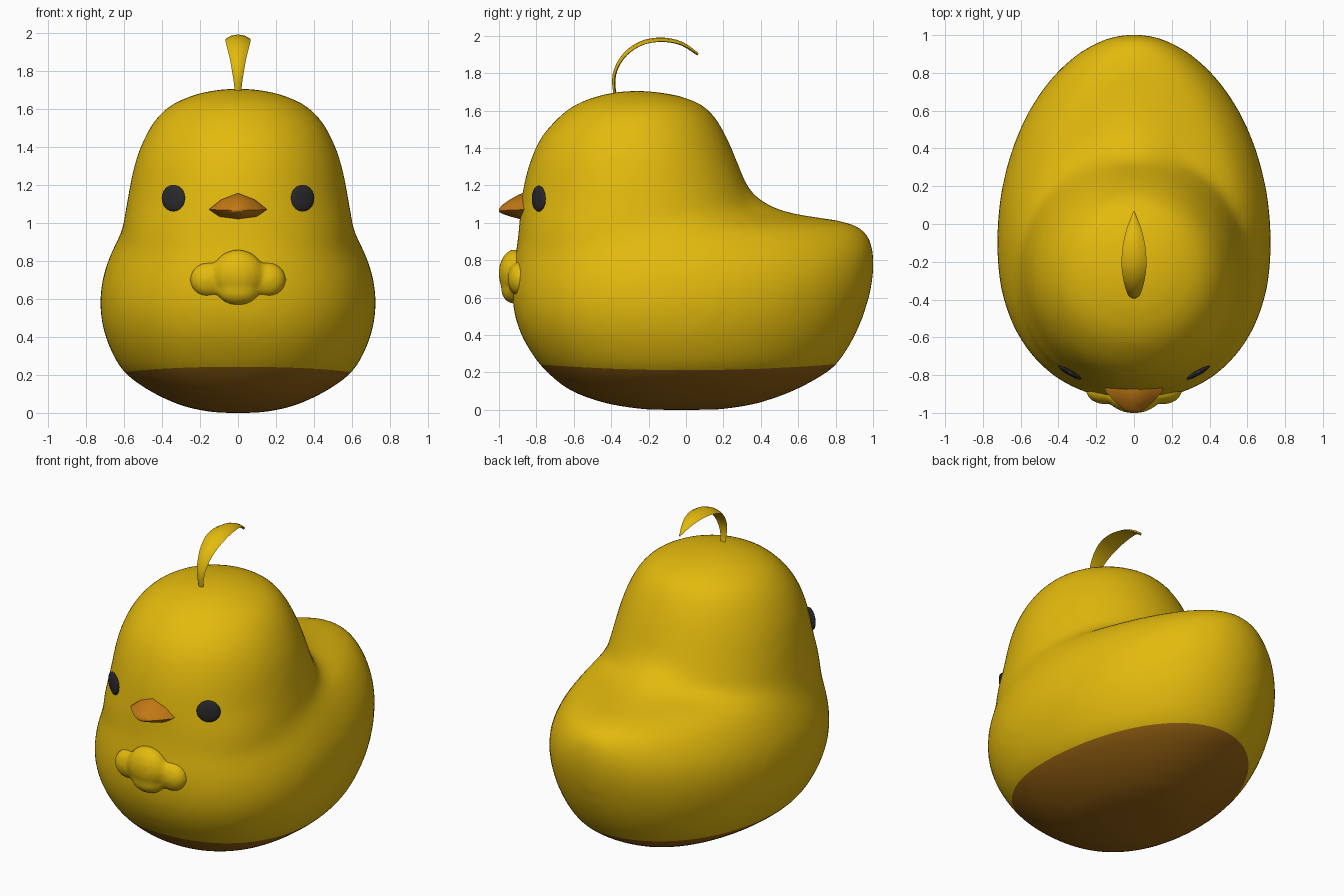
import bpy, bmesh, math
from mathutils import Vector, Matrix

if "Cube" in bpy.data.objects:
    bpy.data.objects.remove(bpy.data.objects["Cube"])


def material(name, rgb):
    m = bpy.data.materials.new(name)
    m.diffuse_color = (*rgb, 1)
    m.use_nodes = True
    m.node_tree.nodes["Principled BSDF"].inputs["Base Color"].default_value = m.diffuse_color
    return m


YELLOW = material("yellow", (0.77, 0.49, 0.004))
BROWN = material("sole brown", (0.31, 0.125, 0.006))
ORANGE = material("beak orange", (0.54, 0.19, 0.007))
BLACK = material("eye black", (0.024, 0.024, 0.026))


def make_object(name, bm, mats, angle=180):
    bmesh.ops.recalc_face_normals(bm, faces=bm.faces)
    mesh = bpy.data.meshes.new(name)
    bm.to_mesh(mesh)
    bm.free()
    obj = bpy.data.objects.new(name, mesh)
    bpy.context.collection.objects.link(obj)
    for m in mats:
        mesh.materials.append(m)
    bpy.ops.object.select_all(action='DESELECT')
    bpy.context.view_layer.objects.active = obj
    obj.select_set(True)
    bpy.ops.object.shade_smooth_by_angle(angle=math.radians(angle))
    return obj


def loft(bm, rings):
    """Skin a list of closed point rings and cap both ends."""
    rows = [[bm.verts.new(p) for p in ring] for ring in rings]
    n = len(rows[0])
    for a, b in zip(rows, rows[1:]):
        for i in range(n):
            j = (i + 1) % n
            bm.faces.new((a[i], a[j], b[j], b[i]))
    bm.faces.new(rows[0][::-1])
    bm.faces.new(rows[-1])


def refine(rows, steps=4):
    """Catmull-Rom interpolation of a table of rows."""
    out = []
    for i in range(len(rows) - 1):
        quad = [rows[max(0, min(len(rows) - 1, i + k))] for k in (-1, 0, 1, 2)]
        for s in range(steps):
            t = s / steps
            out.append(tuple(
                b + .5 * t * (c - a + t * (2 * a - 5 * b + 4 * c - d + t * (3 * (b - c) + d - a)))
                for a, b, c, d in zip(*quad)))
    return out + [tuple(rows[-1])]


def slice_ring(z, w, front, back, taper, shift=0.0, n=48):
    """Horizontal egg: half width, front y, back y, rear narrowing, full squarish front."""
    cy = (front + back) / 2 - shift * (back - front) / 2
    power = 2 / (2 + .22 * min(1, max(0, (1.15 - z) / .2)))
    ring = []
    for i in range(n):
        t = 2 * math.pi * i / n
        c, s = math.cos(t), math.sin(t)
        if s < 0:
            x = math.copysign(abs(c) ** power, c)
            ring.append((w * x, cy - (cy - front) * abs(s) ** power, z))
        else:
            ring.append((w * c * (1 - taper * s), cy + (back - cy) * s, z))
    return ring


def fuse(obj, voxel, smooth):
    """Melt overlapping volumes into one smooth skin."""
    r = obj.modifiers.new("melt", 'REMESH')
    r.mode = 'VOXEL'
    r.voxel_size = voxel
    r.use_smooth_shade = True
    s = obj.modifiers.new("soften", 'SMOOTH')
    s.factor, s.iterations = 0.5, smooth
    for m in ("melt", "soften"):
        bpy.ops.object.modifier_apply(modifier=m)


def ball(bm, centre, radii, rot=0.0, seg=20):
    m = (Matrix.Translation(centre) @ Matrix.Rotation(rot, 4, 'Z')
         @ Matrix.Diagonal((*radii, 1)))
    bmesh.ops.create_uvsphere(bm, u_segments=seg, v_segments=seg // 2, radius=1, matrix=m)


# Body with tail, and head: z, half width, front y, back y, rear taper
TRUNK = [(0, .12, -.22, .2, 0), (.03, .28, -.42, .38, 0), (.1, .44, -.62, .58, 0),
         (.17, .55, -.71, .71, 0), (.24, .625, -.785, .81, 0), (.4, .7, -.885, .91, 0),
         (.56, .73, -.93, .972, 0), (.72, .712, -.93, 1.008, 0), (.85, .665, -.91, 1.01, .06),
         (.95, .615, -.895, .975, .18), (1.0, .58, -.87, .89, .32),
         (1.035, .53, -.83, .67, .4), (1.07, .5, -.8, .5, .35), (1.14, .46, -.76, .38, .2)]
HEAD = [(.6, .3, -.6, 0, 0), (.75, .5, -.8, .15, 0), (.87, .6, -.89, .28, 0),
        (1.0, .602, -.895, .36, 0), (1.1, .588, -.885, .37, 0), (1.2, .57, -.873, .325, 0),
        (1.32, .545, -.84, .28, 0), (1.45, .495, -.785, .225, 0), (1.55, .435, -.7, .17, 0),
        (1.63, .345, -.605, .1, 0), (1.685, .2, -.46, -.05, 0), (1.708, .08, -.34, -.2, 0)]
bm = bmesh.new()
for shape, shift in ((TRUNK, .13), (HEAD, 0)):
    loft(bm, [slice_ring(*row, shift) for row in refine(shape, 3)])
body = make_object("body", bm, [YELLOW, BROWN])
fuse(body, 0.035, 28)

# Sole: cut the skin along a gently dished surface and colour everything underneath
SOLE, DISH = 0.212, 0.05
bm = bmesh.new()
bm.from_mesh(body.data)
for v in bm.verts:
    v.co.z -= DISH * v.co.y ** 2
bmesh.ops.bisect_plane(bm, geom=bm.verts[:] + bm.edges[:] + bm.faces[:],
                       plane_co=(0, 0, SOLE), plane_no=(0, 0, 1))
for f in bm.faces:
    f.material_index = 1 if f.calc_center_median().z < SOLE else 0
    f.smooth = True
for v in bm.verts:
    v.co.z += DISH * v.co.y ** 2
bm.to_mesh(body.data)
bm.free()

# Beak: flattened ring tapering to a blunt tip
half = [(0, 1.157), (.09, 1.122), (.155, 1.07), (.1, 1.032), (0, 1.018)]
outline = half + [(-x, z) for x, z in half[-2:0:-1]]
bm = bmesh.new()
loft(bm, [[(x * s, y, 1.064 + (z - 1.064) * s) for x, z in outline]
          for y, s in ((-.84, 1), (-.885, .98), (-.94, .66), (-.98, .36), (-1.0, .12))])
make_object("beak", bm, [ORANGE], 60)

# Eyes: flat discs turned to follow the face
for side, name in ((1, "eye_left"), (-1, "eye_right")):
    bm = bmesh.new()
    ball(bm, (.34 * side, -.787, 1.13), (.071, .014, .07), math.radians(30) * side)
    make_object(name, bm, [BLACK])

# Chest fluff: a cloud of merged puffs
bm = bmesh.new()
ball(bm, (0, -.913, .73), (.14, .09, .13))
ball(bm, (0, -.915, .645), (.115, .075, .08))
for side in (1, -1):
    ball(bm, (.155 * side, -.885, .7), (.1, .07, .094))
fluff = make_object("chest_fluff", bm, [YELLOW])
fuse(fluff, 0.014, 10)

# Head tuft: thin cupped leaf along an arc: y, z, half width
ARC = refine([(-.375, 1.66, .018), (-.388, 1.72, .02), (-.385, 1.79, .03),
              (-.355, 1.86, .042), (-.3, 1.92, .056), (-.22, 1.962, .066),
              (-.12, 1.975, .06), (-.02, 1.957, .038), (.068, 1.905, .004)], 3)
rings = []
for i, (y, z, w) in enumerate(ARC):
    a, b = ARC[max(i - 1, 0)], ARC[min(i + 1, len(ARC) - 1)]
    n = Vector((0, a[1] - b[1], b[0] - a[0])).normalized()
    top, low = w * .25 + .006, w * .1 - .008
    section = [(-w, 0), (-w * .55, top * .75), (0, top), (w * .55, top * .75),
               (w, 0), (0, low)]
    rings.append([Vector((u, y, z)) + n * (v - .006) for u, v in section])
bm = bmesh.new()
loft(bm, rings)
make_object("head_tuft", bm, [YELLOW], 60)
